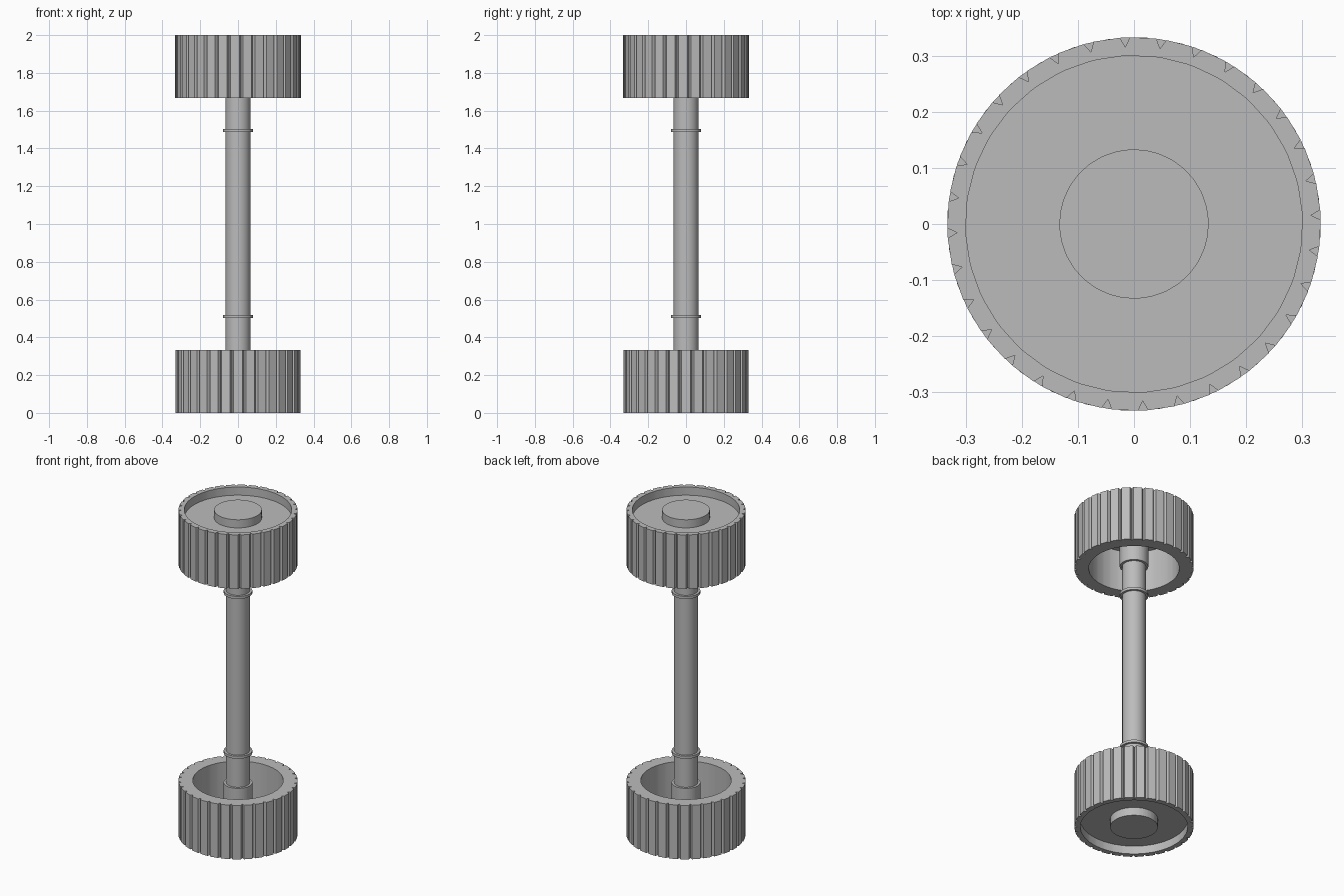
import bpy, bmesh
from math import sin, cos, pi, radians

cube = bpy.data.objects.get("Cube")
if cube:
    bpy.data.objects.remove(cube, do_unlink=True)

grey = bpy.data.materials.new("plain_grey")
grey.use_nodes = True
colour = (0.5, 0.5, 0.5, 1)
grey.diffuse_color = colour
grey.node_tree.nodes["Principled BSDF"].inputs["Base Color"].default_value = colour


def lathe(name, profile, angles, z=0, flip=False, notch=0, notched=()):
    """Turn (radius, height) points about z; every third column of notched rings is cut in."""
    bm = bmesh.new()
    rings = []
    for i, (r, h) in enumerate(profile):
        if r == 0:
            rings.append([bm.verts.new((0, 0, h))] * len(angles))
            continue
        ring = []
        for k, a in enumerate(angles):
            rad = r - notch if i in notched and k % 3 == 1 else r
            ring.append(bm.verts.new((rad * cos(a), rad * sin(a), h)))
        rings.append(ring)
    for low, high in zip(rings, rings[1:]):
        for k in range(len(angles)):
            n = (k + 1) % len(angles)
            corners = dict.fromkeys((low[k], low[n], high[n], high[k]))
            bm.faces.new(list(corners))
    for v in bm.verts:
        v.co.z = z - v.co.z if flip else z + v.co.z
    bmesh.ops.recalc_face_normals(bm, faces=bm.faces)
    mesh = bpy.data.meshes.new(name)
    bm.to_mesh(mesh)
    bm.free()
    mesh.materials.append(grey)
    ob = bpy.data.objects.new(name, mesh)
    bpy.context.collection.objects.link(ob)
    bpy.ops.object.select_all(action="DESELECT")
    ob.select_set(True)
    bpy.context.view_layer.objects.active = ob
    bpy.ops.object.shade_smooth_by_angle(angle=radians(25))
    return ob


# Wheels: hub cap, outer recess, grooved tread, deep inner cavity, inner hub
GROOVES = 32
STEP = 2 * pi / GROOVES
HALF = radians(1.55)
wheel = [(0, 0), (0.133, 0), (0.133, 0.05), (0.3, 0.05), (0.3, 0),
         (0.333, 0), (0.333, 0.333),
         (0.253, 0.333), (0.253, 0.08), (0.08, 0.08), (0.08, 0.32), (0, 0.32)]
for name, z, flip, phase in (("lower_wheel", 0, False, 0.5), ("upper_wheel", 2, True, 0.25)):
    angles = [(g + phase) * STEP + d for g in range(GROOVES) for d in (-HALF, 0, HALF)]
    lathe(name, wheel, angles, z, flip, notch=0.017, notched=(5, 6))

# Axle between the inner hubs
even = [2 * pi * k / 32 for k in range(32)]
lathe("axle", [(0, 0.3), (0.066, 0.3), (0.066, 1.7), (0, 1.7)], even)

# Thin collars around the axle
for name, z in (("lower_collar", 0.51), ("upper_collar", 1.495)):
    lathe(name, [(0, -0.008), (0.08, -0.008), (0.08, 0.008), (0, 0.008)], even, z)
